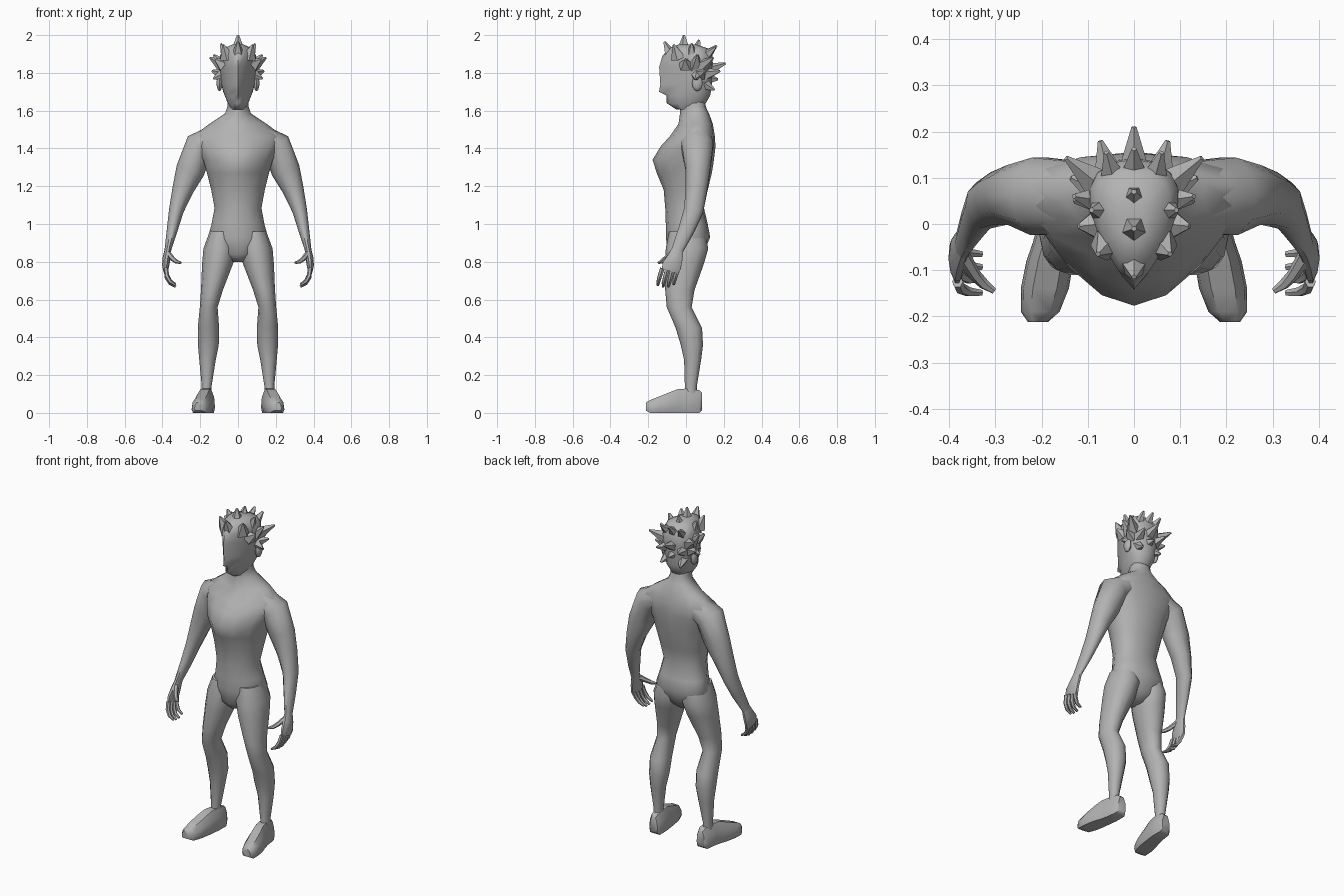
import bpy, bmesh, math
from mathutils import Vector, Matrix

grey = bpy.data.materials.new("plain grey")
grey.diffuse_color = (0.45, 0.45, 0.45, 1)


def finish(name, bm, mirror=False, angle=50):
    bmesh.ops.recalc_face_normals(bm, faces=bm.faces)
    me = bpy.data.meshes.new(name)
    bm.to_mesh(me)
    bm.free()
    for p in me.polygons:
        p.use_smooth = True
    me.set_sharp_from_angle(angle=math.radians(angle))
    me.materials.append(grey)
    ob = bpy.data.objects.new(name, me)
    bpy.context.collection.objects.link(ob)
    if mirror:
        ob.modifiers.new("mirror", 'MIRROR')
    return ob


def skin(bm, rings):
    """Join rings of points into a closed tube."""
    rows = [[bm.verts.new(p) for p in r] for r in rings]
    n = len(rows[0])
    for a, b in zip(rows, rows[1:]):
        for i in range(n):
            j = (i + 1) % n
            bm.faces.new((a[i], a[j], b[j], b[i]))
    bm.faces.new(rows[0])
    bm.faces.new(rows[-1][::-1])


def level_ring(z, cx, w, yf, yb, mid=0.5, pointed=1.0, n=14):
    """Flat ring: half-width w, front yf to back yb, optionally wedge-fronted."""
    cy = yf + (yb - yf) * mid
    pts = []
    for i in range(n):
        a = 2 * math.pi * i / n - math.pi / 2
        c, s = math.cos(a), math.sin(a)
        e = pointed if s < 0 else 0.9
        x = math.copysign(abs(c) ** e, c) * w
        y = -abs(s) ** e * (cy - yf) if s < 0 else s ** e * (yb - cy)
        pts.append((cx + x, cy + y, z))
    return pts


def limb(bm, path, n=10):
    """Tube along (x, y, z, radius across, radius along y) stations."""
    cs = [Vector(p[:3]) for p in path]
    rings = []
    for k, p in enumerate(path):
        t = (cs[min(k + 1, len(cs) - 1)] - cs[max(k - 1, 0)]).normalized()
        u = Vector((0, 1, 0)).cross(t).normalized()
        v = t.cross(u)
        rings.append([cs[k] + u * p[3] * math.cos(2 * math.pi * i / n)
                      + v * p[4] * math.sin(2 * math.pi * i / n) for i in range(n)])
    skin(bm, rings)


# torso with neck: z, half width, front, back
bm = bmesh.new()
torso = [(0.80, 0.03, -0.06, 0.05), (0.84, 0.11, -0.095, 0.09), (0.93, 0.163, -0.107, 0.128),
         (1.00, 0.143, -0.107, 0.115), (1.085, 0.127, -0.11, 0.095), (1.18, 0.145, -0.118, 0.115),
         (1.27, 0.168, -0.155, 0.137), (1.34, 0.19, -0.177, 0.148), (1.41, 0.225, -0.135, 0.156),
         (1.465, 0.245, -0.085, 0.153), (1.53, 0.155, -0.04, 0.142), (1.585, 0.07, -0.032, 0.122),
         (1.62, 0.058, -0.03, 0.105), (1.67, 0.055, -0.03, 0.10)]
skin(bm, [level_ring(z, 0, w, f, b, 0.6, 1.2 if z > 1.2 else 1.0) for z, w, f, b in torso])
finish("torso", bm)

# legs: z, inner x, outer x, front, back
bm = bmesh.new()
leg = [(0.96, 0.02, 0.15, -0.09, 0.10), (0.87, 0.008, 0.183, -0.107, 0.118),
       (0.79, 0.026, 0.19, -0.11, 0.095), (0.65, 0.08, 0.196, -0.11, 0.045),
       (0.56, 0.108, 0.202, -0.102, 0.03), (0.45, 0.10, 0.213, -0.055, 0.085),
       (0.36, 0.102, 0.212, -0.028, 0.09), (0.28, 0.118, 0.205, -0.01, 0.08),
       (0.14, 0.14, 0.192, -0.006, 0.057), (0.08, 0.14, 0.192, -0.006, 0.057)]
skin(bm, [level_ring(z, (a + b) / 2, (b - a) / 2, f, k, n=12) for z, a, b, f, k in leg])
finish("legs", bm, True)

# shoes: y, centre x, half width, bottom, top
bm = bmesh.new()
shoe = [(0.086, 0.158, 0.026, 0.015, 0.105), (0.07, 0.16, 0.038, 0, 0.12),
        (0.0, 0.165, 0.043, 0, 0.128), (-0.04, 0.173, 0.046, 0, 0.127),
        (-0.08, 0.182, 0.051, 0, 0.112), (-0.14, 0.193, 0.052, 0, 0.088),
        (-0.19, 0.203, 0.042, 0, 0.068), (-0.212, 0.208, 0.022, 0.012, 0.055)]
outline = [(-.85, 0), (.85, 0), (1, .25), (.9, .65), (.5, 1), (-.5, 1), (-.9, .65), (-1, .25)]
skin(bm, [[(cx + u * w, y, lo + v * (hi - lo)) for u, v in outline] for y, cx, w, lo, hi in shoe])
finish("shoes", bm, True)

# arms
bm = bmesh.new()
limb(bm, [(0.09, 0.055, 1.47, 0.07, 0.08), (0.205, 0.06, 1.412, 0.08, 0.088),
          (0.252, 0.063, 1.285, 0.077, 0.068), (0.293, 0.055, 1.18, 0.056, 0.06),
          (0.327, 0.04, 1.07, 0.039, 0.054), (0.348, 0.002, 0.97, 0.029, 0.045),
          (0.370, -0.042, 0.87, 0.018, 0.033), (0.374, -0.05, 0.84, 0.018, 0.033)])
finish("arms", bm, True)

# hands: palm, four curled fingers and a thumb
bm = bmesh.new()
limb(bm, [(0.370, -0.042, 0.87, 0.017, 0.031), (0.378, -0.058, 0.82, 0.021, 0.043),
          (0.383, -0.075, 0.78, 0.019, 0.053), (0.383, -0.085, 0.75, 0.012, 0.048)])
for i in range(4):
    y = -0.125 + 0.028 * i
    drop = (0.008, 0, 0, 0.012)[i]
    limb(bm, [(0.382, y, 0.765, 0.012, 0.014), (0.376, y - 0.014, 0.715 + drop, 0.012, 0.013),
              (0.358, y - 0.022, 0.685 + drop, 0.010, 0.011),
              (0.330, y - 0.024, 0.668 + drop, 0.006, 0.007)], 6)
limb(bm, [(0.370, -0.07, 0.845, 0.015, 0.018), (0.345, -0.11, 0.815, 0.013, 0.014),
          (0.325, -0.13, 0.80, 0.011, 0.012), (0.303, -0.145, 0.795, 0.006, 0.007)], 6)
finish("hands", bm, True)

# head with wedge-shaped face: z, half width, front, back, wedge amount
bm = bmesh.new()
head = [(1.605, 0.035, -0.05, 0.07, 1.0), (1.64, 0.056, -0.102, 0.105, 1.1),
        (1.68, 0.072, -0.104, 0.128, 1.2), (1.70, 0.08, -0.143, 0.132, 1.7),
        (1.74, 0.09, -0.136, 0.137, 1.6), (1.83, 0.10, -0.142, 0.143, 1.6),
        (1.89, 0.098, -0.125, 0.14, 1.3), (1.93, 0.078, -0.09, 0.115, 1.0),
        (1.95, 0.03, -0.04, 0.055, 1.0)]
skin(bm, [level_ring(z, 0, w, f, b, 0.68, e) for z, w, f, b, e in head])
finish("head", bm)

# ears
bm = bmesh.new()
bmesh.ops.create_uvsphere(bm, u_segments=8, v_segments=6, radius=1,
                          matrix=Matrix.Translation((0.098, 0.06, 1.745))
                          @ Matrix.Diagonal((0.016, 0.028, 0.042, 1)))
finish("ears", bm, True)


# hair spikes: base point, tip point
def spikes(name, rows, r, mirror):
    bm = bmesh.new()
    for base, tip in rows:
        a, b = Vector(base), Vector(tip)
        d = b - a
        m = Matrix.Translation((a + b) / 2) @ d.to_track_quat('Z', 'Y').to_matrix().to_4x4()
        bmesh.ops.create_cone(bm, cap_ends=True, segments=5, radius1=r, radius2=0.006,
                              depth=d.length, matrix=m)
    finish(name, bm, mirror, 30)


spikes("hair_crest", [((0, -.075, 1.88), (0, -.115, 1.965)), ((0, -.01, 1.91), (0, -.01, 2.0)),
                      ((0, .05, 1.89), (0, .07, 1.975)), ((0, .09, 1.87), (0, .163, 1.945)),
                      ((0, .10, 1.81), (0, .21, 1.85)), ((0, .10, 1.77), (0, .17, 1.765))],
       0.042, False)
spikes("hair_sides", [((.055, -.04, 1.88), (.078, -.065, 1.95)), ((.055, .03, 1.87), (.092, .03, 1.955)),
                      ((.065, .05, 1.83), (.13, .06, 1.895)), ((.07, .08, 1.83), (.147, .143, 1.88)),
                      ((.07, .07, 1.79), (.137, .10, 1.81)), ((.05, .09, 1.79), (.073, .18, 1.81)),
                      ((.07, .06, 1.79), (.13, .05, 1.77)), ((.04, .08, 1.87), (.06, .155, 1.935)),
                      ((.045, .08, 1.75), (.065, .15, 1.71)), ((.075, .0, 1.84), (.12, -.005, 1.87))],
       0.042, True)
